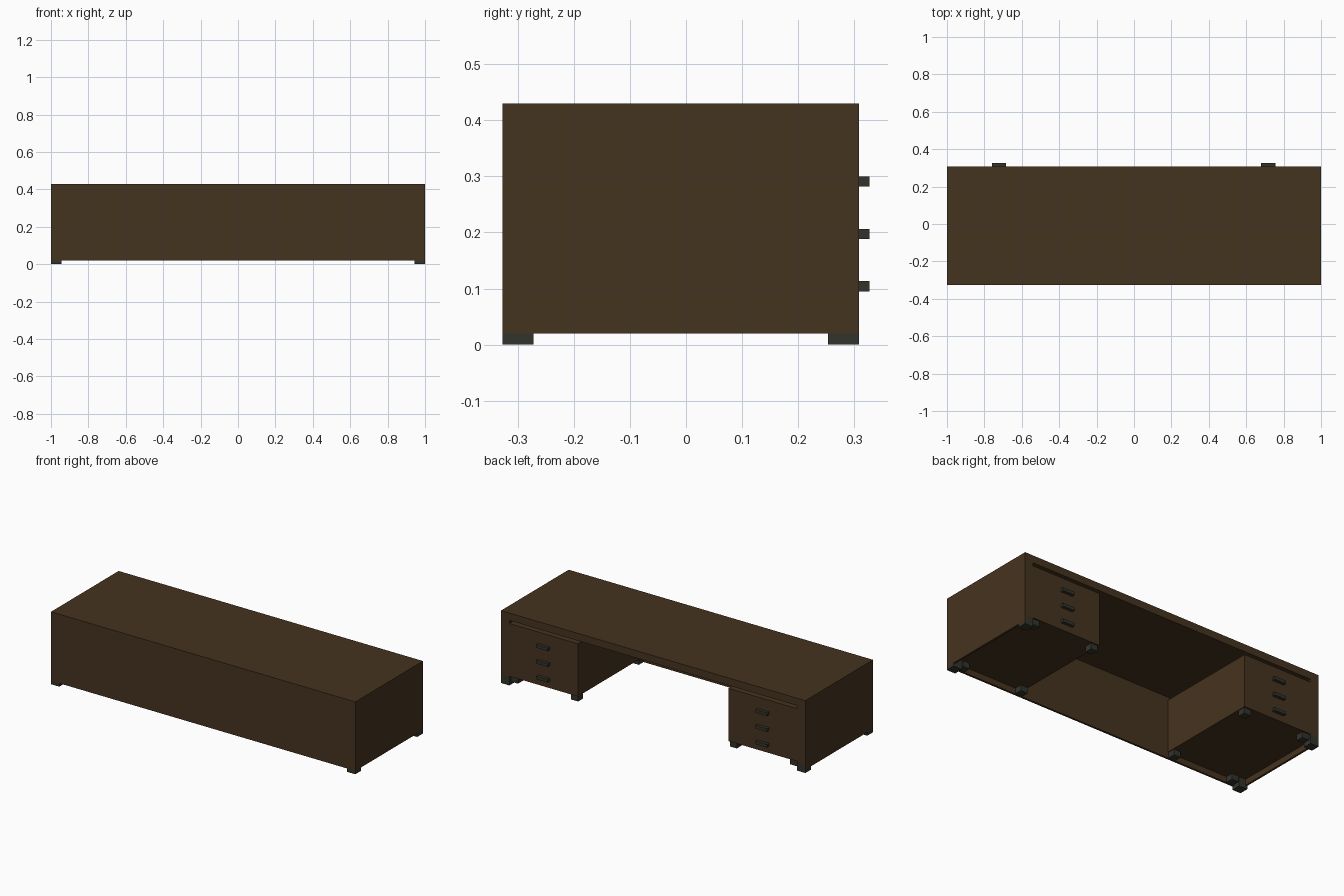
import bpy

if "Cube" in bpy.data.objects:
    bpy.data.objects.remove(bpy.data.objects["Cube"])


def make_material(name, rgb):
    m = bpy.data.materials.new(name)
    m.diffuse_color = (*rgb, 1.0)
    m.use_nodes = True
    m.node_tree.nodes["Principled BSDF"].inputs["Base Color"].default_value = m.diffuse_color
    return m


wood = make_material("dark_brown_wood", (0.060, 0.033, 0.0135))
metal = make_material("charcoal_metal", (0.034, 0.033, 0.025))


def box(name, x, y, z, mat):
    """Box from (min, max) ranges on each axis."""
    xs, ys, zs = sorted(x), sorted(y), sorted(z)
    verts = [(a, b, c) for a in xs for b in ys for c in zs]
    faces = [(0, 1, 3, 2), (4, 6, 7, 5), (0, 4, 5, 1),
             (2, 3, 7, 6), (0, 2, 6, 4), (1, 5, 7, 3)]
    me = bpy.data.meshes.new(name)
    me.from_pydata(verts, [], faces)
    me.materials.append(mat)
    ob = bpy.data.objects.new(name, me)
    bpy.context.collection.objects.link(ob)
    return ob


FRONT, BACK = -0.327, 0.308
T = 0.012                   # thin panel thickness
FOOT = 0.055                # corner foot size
PFOOT = 0.045               # pedestal foot size
POST = 0.945                # outer end of the slot above the drawers
PED = 0.495                 # knee-side face of each pedestal
PBOT = 0.055                # pedestal underside

# Desk top and thin front panel
box("desk_top", (-1, 1), (FRONT, BACK), (0.386, 0.43), wood)
box("front_panel", (-1 + T, 1 - T), (FRONT, FRONT + T), (0.02, 0.386), wood)

for side, s in (("left", -1), ("right", 1)):
    # Thin end panel, outer block and drawer pedestal with a slot above it
    box(side + "_end_panel", (s * (1 - T), s), (FRONT, BACK), (0.02, 0.386), wood)
    box(side + "_outer_block", (s * POST, s * (1 - T)), (FRONT + T, BACK),
        (PBOT, 0.386), wood)
    box(side + "_pedestal", (s * PED, s * POST), (FRONT + T, BACK),
        (PBOT, 0.368), wood)

    # Corner feet: a low pad, and the part tucked inside the panels
    for pos, y in (("front", FRONT), ("back", BACK - FOOT)):
        box(f"{side}_{pos}_foot", (s * (1 - FOOT), s), (y, y + FOOT), (0, 0.02), metal)
        y0 = max(y, FRONT + T)
        box(f"{side}_{pos}_foot_top", (s * (1 - FOOT), s * (1 - T)),
            (y0, y + FOOT), (0.02, PBOT), metal)

    # Raised feet below the pedestal
    for pos, y in (("front", FRONT + T), ("back", BACK - PFOOT - 0.008)):
        for tag, x in (("inner", PED + 0.004), ("outer", POST - PFOOT - 0.006)):
            box(f"{side}_pedestal_{pos}_{tag}_foot", (s * x, s * (x + PFOOT)),
                (y, y + PFOOT), (0.021, PBOT), metal)

    # Drawer handles
    for i, z in enumerate((0.104, 0.197, 0.291)):
        cx = s * 0.72 - 0.0025
        box(f"{side}_drawer_handle_{i + 1}", (cx - 0.038, cx + 0.038),
            (BACK, 0.327), (z - 0.009, z + 0.009), metal)
